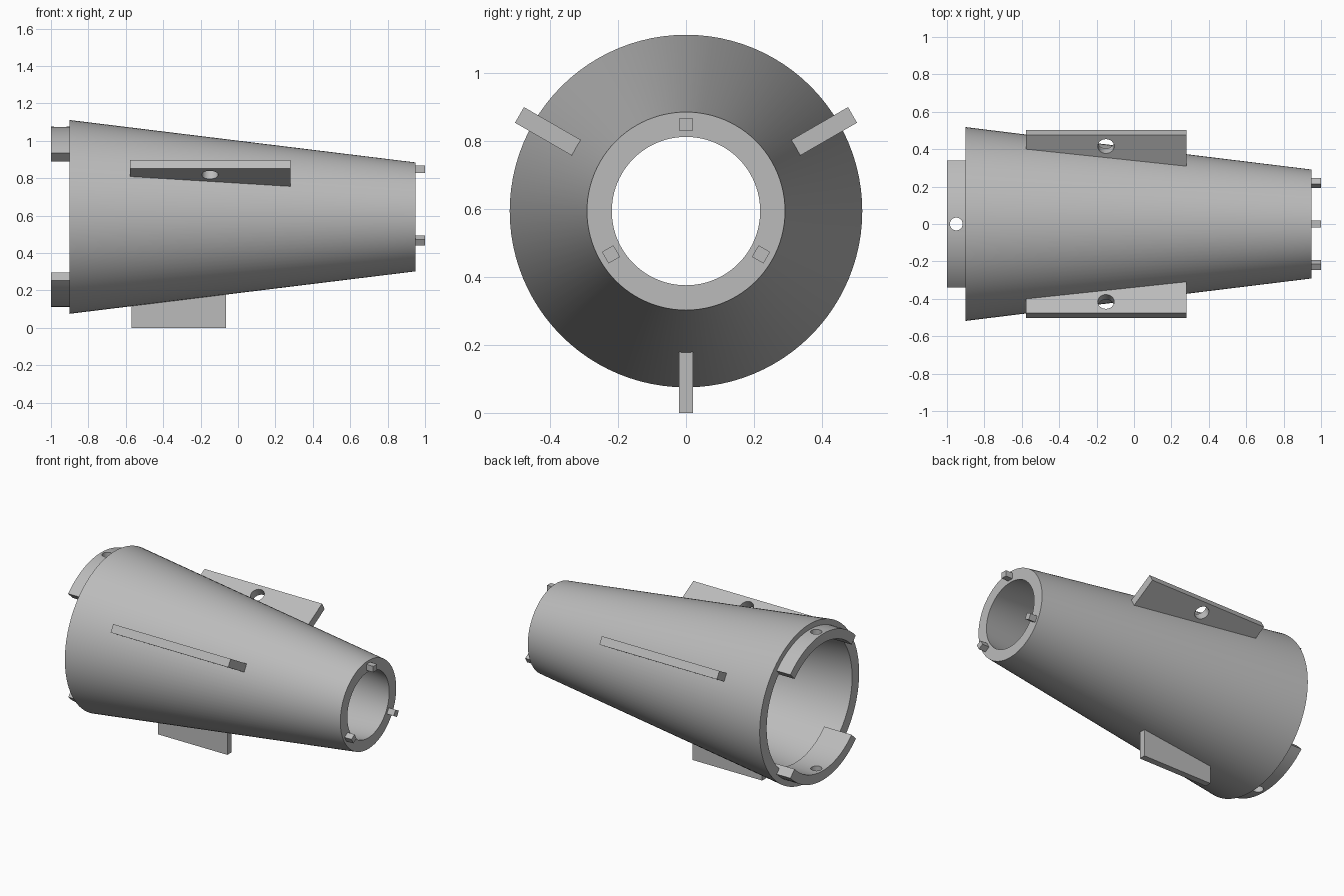
import bpy
import bmesh
from math import cos, sin, pi, radians
from mathutils import Matrix, Vector

cube = bpy.data.objects.get("Cube")
if cube:
    bpy.data.objects.remove(cube, do_unlink=True)

AXIS_Z = 0.593
X_BACK, X_FRONT = -0.9, 0.95
R_BACK, R_FRONT = 0.518, 0.291
WALL = 0.073

grey = bpy.data.materials.new("light grey")
grey.use_nodes = True
GREY = (0.5, 0.5, 0.5, 1)
grey.diffuse_color = GREY
grey.node_tree.nodes["Principled BSDF"].inputs["Base Color"].default_value = GREY


def around(x, r, angle, side=0):
    """Point at radius r and angle (from +y towards +z) about the long axis."""
    a = radians(angle)
    return Vector((x, r * cos(a) - side * sin(a), AXIS_Z + r * sin(a) + side * cos(a)))


def shell_radius(x):
    return R_BACK + (R_FRONT - R_BACK) * (x - X_BACK) / (X_FRONT - X_BACK)


def finish(name, bm, smooth=False):
    bmesh.ops.recalc_face_normals(bm, faces=bm.faces)
    mesh = bpy.data.meshes.new(name)
    bm.to_mesh(mesh)
    bm.free()
    mesh.materials.append(grey)
    ob = bpy.data.objects.new(name, mesh)
    bpy.context.collection.objects.link(ob)
    if smooth:
        select(ob)
        bpy.ops.object.shade_smooth_by_angle(angle=radians(30))
    return ob


def select(ob):
    bpy.ops.object.select_all(action='DESELECT')
    ob.select_set(True)
    bpy.context.view_layer.objects.active = ob


def sweep(name, profile, start, end, steps):
    """Turn a closed (x, radius) profile about the long axis."""
    bm = bmesh.new()
    full = end - start == 360
    count = steps if full else steps + 1
    rings = [[bm.verts.new(around(x, r, start + (end - start) * i / steps))
              for x, r in profile] for i in range(count)]
    n = len(profile)
    for i in range(steps):
        a, b = rings[i], rings[(i + 1) % count]
        for j in range(n):
            k = (j + 1) % n
            bm.faces.new((a[j], a[k], b[k], b[j]))
    if not full:
        bm.faces.new(rings[0])
        bm.faces.new(rings[-1])
    return finish(name, bm, smooth=True)


def plate(name, outline, angle, thick):
    """Extrude an (x, radius) outline sideways into a radial plate."""
    bm = bmesh.new()
    sides = [[bm.verts.new(around(x, r, angle, s * thick / 2)) for x, r in outline]
             for s in (-1, 1)]
    for loop in sides:
        bm.faces.new(loop)
    n = len(outline)
    for j in range(n):
        k = (j + 1) % n
        bm.faces.new((sides[0][j], sides[0][k], sides[1][k], sides[1][j]))
    return finish(name, bm)


def drill(ob, centre, direction, radius):
    """Cut a round hole through a part."""
    bm = bmesh.new()
    turn = direction.to_track_quat('Z', 'Y').to_matrix().to_4x4()
    bmesh.ops.create_cone(bm, cap_ends=True, segments=32, radius1=radius, radius2=radius,
                          depth=0.3, matrix=Matrix.Translation(centre) @ turn)
    cutter = finish("hole_cutter", bm)
    cutter.hide_render = True
    mod = ob.modifiers.new("hole", 'BOOLEAN')
    mod.object = cutter
    mod.operation = 'DIFFERENCE'
    mod.solver = 'EXACT'
    select(ob)
    bpy.ops.object.modifier_apply(modifier=mod.name)
    bpy.data.objects.remove(cutter, do_unlink=True)
    bpy.ops.object.shade_smooth_by_angle(angle=radians(30))


# Hollow tapered body
sweep("tapered_body", [(X_BACK, R_BACK), (X_FRONT, R_FRONT),
                       (X_FRONT, R_FRONT - WALL), (X_BACK, R_BACK - WALL)], 0, 360, 96)

# Curved coupling tabs at the wide end, each with a pin hole
for name, angle in (("top_tab", 90), ("bottom_tab", 270)):
    tab = sweep(name, [(-1, 0.42), (-1, 0.482), (-0.8, 0.482), (-0.8, 0.42)],
                angle - 45, angle + 45, 24)
    drill(tab, around(-0.95, 0.45, angle), around(0, 1, angle) - around(0, 0, angle), 0.034)


# Three fins; the roots are sunk into the wall of the body
def fin(name, angle, x0, x1, tip, thick):
    root = [(x, shell_radius(x) - WALL / 2) for x in (x1, x0)]
    return plate(name, [(x0, tip), (x1, tip)] + root, angle, thick)


for name, angle in (("back_fin", 30), ("front_fin", 150)):
    part = fin(name, angle, -0.577, 0.28, 0.565, 0.053)
    across = around(0, 0, angle, 1) - around(0, 0, angle)
    drill(part, around(-0.15, 0.495, angle), across, 0.044)
fin("bottom_fin", 270, -0.57, -0.063, AXIS_Z, 0.042)

# Locating pegs on the narrow end
for name, angle in (("top_peg", 90), ("front_peg", 210), ("back_peg", 330)):
    plate(name, [(0.93, 0.235), (1, 0.235), (1, 0.274), (0.93, 0.274)], angle, 0.039)
